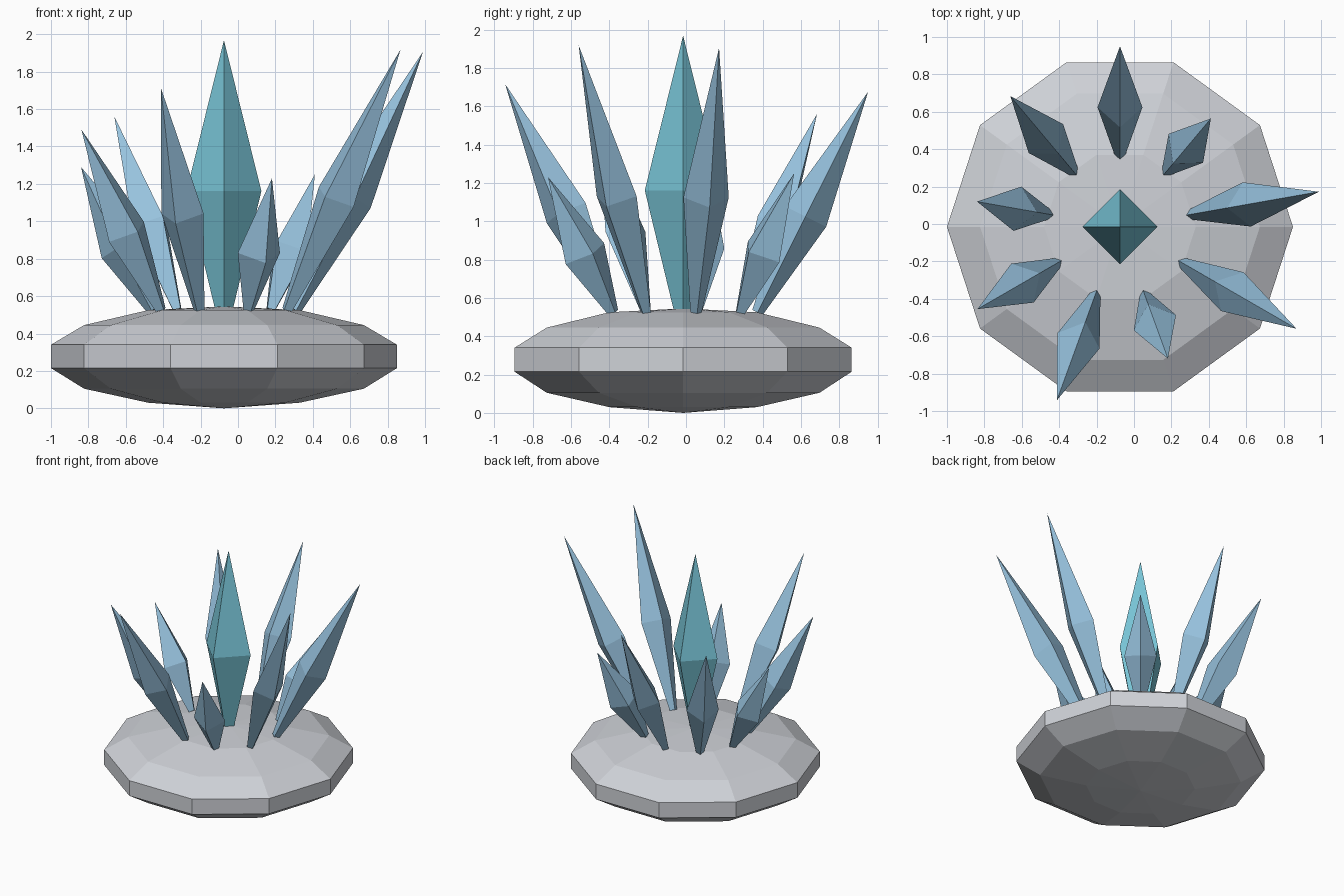
import bpy
import bmesh
import math
from mathutils import Vector

if "Cube" in bpy.data.objects:
    bpy.data.objects.remove(bpy.data.objects["Cube"])

CX, CY = -0.075, -0.015  # shared axis of the rock and the crystals


def material(name, rgb):
    m = bpy.data.materials.new(name)
    m.diffuse_color = (*rgb, 1)
    m.use_nodes = True
    m.node_tree.nodes["Principled BSDF"].inputs["Base Color"].default_value = m.diffuse_color
    return m


STONE = material("pale grey stone", (0.62, 0.64, 0.68))
BLUE = material("ice blue", (0.31, 0.54, 0.73))
TEAL = material("teal", (0.19, 0.56, 0.68))


def ring(bm, centre, u, v, radius, sides):
    """Regular ring of vertices spanned by u and v."""
    return [bm.verts.new(centre + radius * (math.cos(a) * u + math.sin(a) * v))
            for a in (2 * math.pi * i / sides for i in range(sides))]


def loft(name, start, axis, u, v, profile, sides, mat):
    """Faceted solid through (distance, radius) steps; radius 0 makes a point."""
    bm = bmesh.new()
    rows = []
    for d, r in profile:
        c = start + axis * d
        rows.append([bm.verts.new(c)] if r == 0 else ring(bm, c, u, v, r, sides))
    for a, b in zip(rows, rows[1:]):
        for i in range(sides):
            j = (i + 1) % sides
            if len(a) == 1:
                bm.faces.new((a[0], b[j], b[i]))
            elif len(b) == 1:
                bm.faces.new((a[i], a[j], b[0]))
            else:
                bm.faces.new((a[i], a[j], b[j], b[i]))
    if len(rows[0]) > 1:
        bm.faces.new(rows[0][::-1])
    bmesh.ops.recalc_face_normals(bm, faces=bm.faces)
    mesh = bpy.data.meshes.new(name)
    bm.to_mesh(mesh)
    bm.free()
    mesh.materials.append(mat)
    obj = bpy.data.objects.new(name, mesh)
    bpy.context.collection.objects.link(obj)
    return obj


X, Y, Z = Vector((1, 0, 0)), Vector((0, 1, 0)), Vector((0, 0, 1))

# Ten-sided domed rock with an upright rim
loft("rock_base", Vector((CX, CY, 0)), Z, X, Y,
     [(0, 0), (0.03, 0.405), (0.105, 0.748), (0.215, 0.925),
      (0.34, 0.925), (0.445, 0.748), (0.525, 0.405), (0.545, 0)], 10, STONE)


def crystal(name, start, tip, radial, tangent, radius, mat):
    """Four-sided shard, widest a little below the middle."""
    axis = tip - start
    length = axis.length
    axis.normalize()
    u = (radial - axis * radial.dot(axis)).normalized()
    loft(name, start, axis, u, tangent,
         [(0, radius * 0.25), (length * 0.435, radius), (length, 0)], 4, mat)


# Upright central crystal
crystal("central_crystal", Vector((CX, CY, 0.54)), Vector((CX, CY, 1.968)),
        X, Y, 0.2, TEAL)

# Ring of nine leaning crystals: (tip distance from axis, tip height)
tips = [(1.08, 1.905), (0.756, 1.25), (0.965, 1.675), (0.912, 1.56), (0.776, 1.29),
        (0.88, 1.49), (0.988, 1.715), (0.75, 1.23), (1.09, 1.918)]
for i, (reach, height) in enumerate(tips):
    a = math.radians(10 + 40 * i)
    radial = Vector((math.cos(a), math.sin(a), 0))
    tangent = Vector((-math.sin(a), math.cos(a), 0))
    centre = Vector((CX, CY, 0))
    crystal(f"leaning_crystal_{i + 1}", centre + radial * 0.388 + Z * 0.524,
            centre + radial * reach + Z * height, radial, tangent, 0.12, BLUE)
